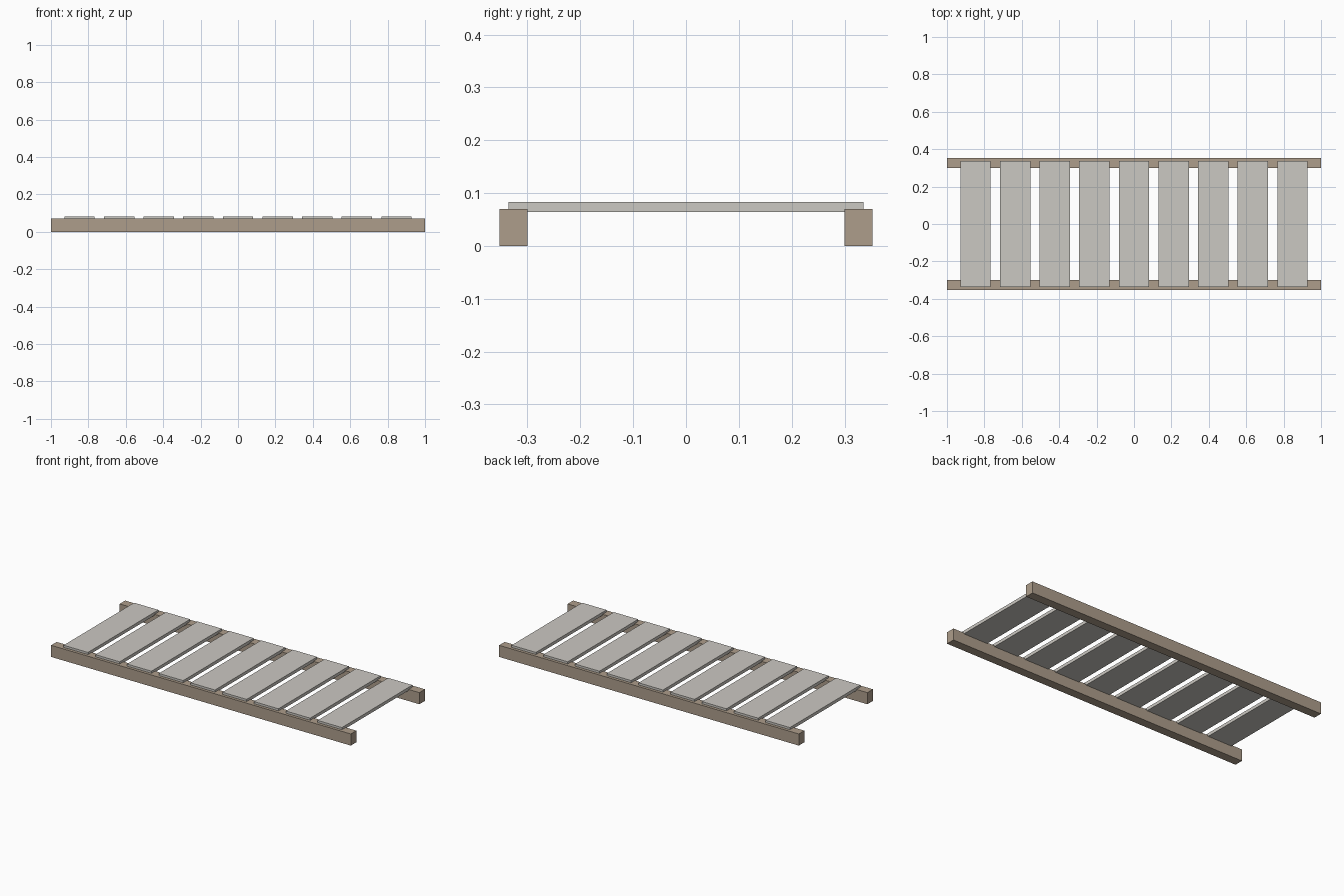
import bpy

if "Cube" in bpy.data.objects:
    bpy.data.objects.remove(bpy.data.objects["Cube"])


def material(name, color):
    mat = bpy.data.materials.new(name)
    mat.diffuse_color = color
    mat.use_nodes = True
    mat.node_tree.nodes["Principled BSDF"].inputs["Base Color"].default_value = mat.diffuse_color
    return mat


def box(name, size, centre, mat):
    bpy.ops.mesh.primitive_cube_add(size=1, location=centre)
    obj = bpy.context.object
    obj.name = name
    obj.scale = size
    bpy.ops.object.transform_apply(location=False, rotation=False, scale=True)
    obj.data.materials.append(mat)
    return obj


rail_wood = material("rail_wood", (0.42, 0.34, 0.26, 1))
slat_wood = material("slat_wood", (0.60, 0.58, 0.54, 1))

# Two long side rails standing on the ground
for name, side in (("front_rail", -1), ("back_rail", 1)):
    box(name, (2.0, 0.053, 0.07), (0, side * 0.3265, 0.035), rail_wood)

# Nine evenly spaced cross slats, slightly let into the rails
SLATS, PITCH = 9, 0.2118
for i in range(SLATS):
    x = (i - (SLATS - 1) / 2) * PITCH
    box(f"slat_{i + 1}", (0.162, 0.671, 0.019), (x, 0, 0.0734), slat_wood)
